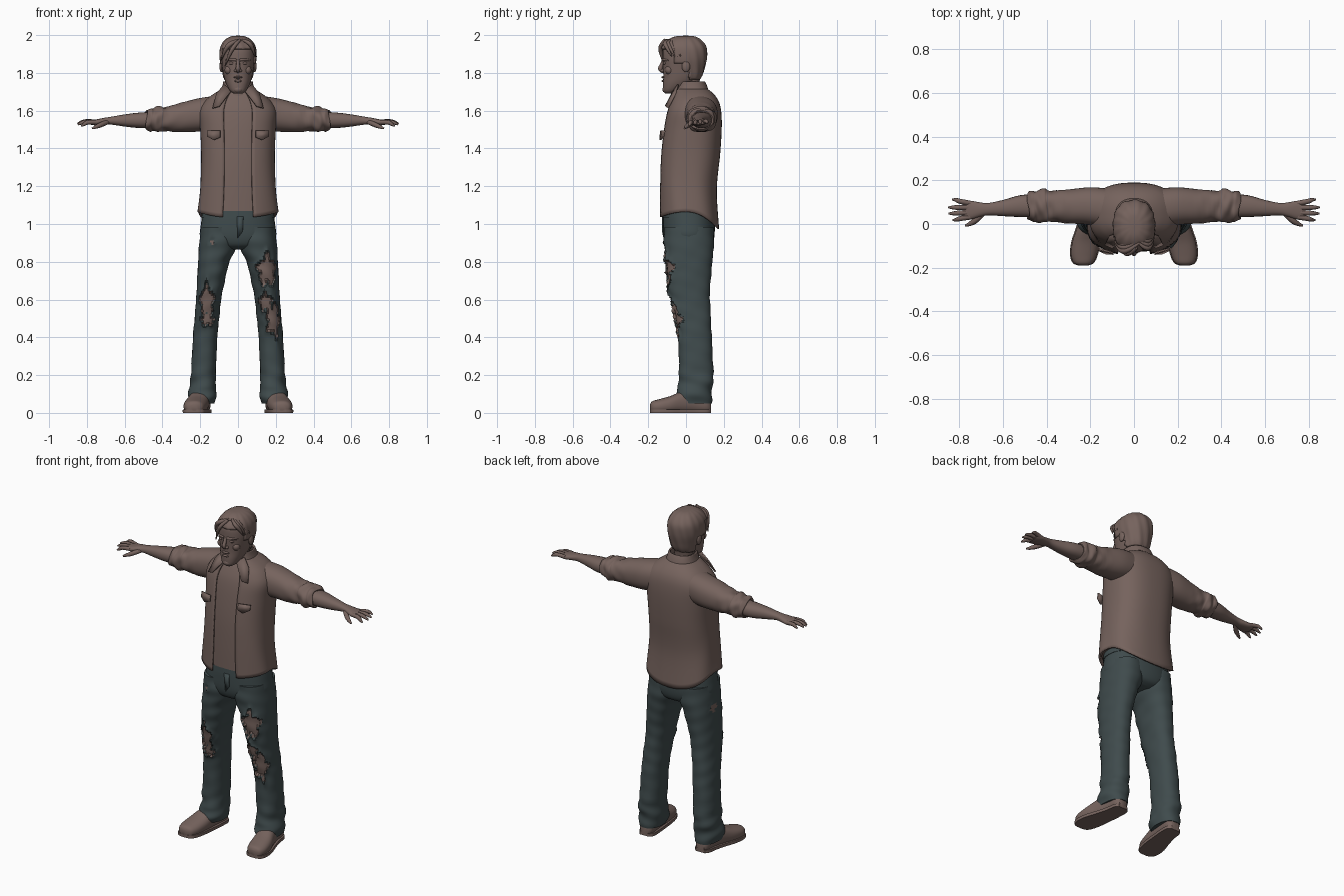
import bpy, bmesh, math
from mathutils import Vector

cube = bpy.data.objects.get("Cube")
if cube:
    bpy.data.objects.remove(cube, do_unlink=True)


def material(name, rgb):
    m = bpy.data.materials.new(name)
    m.use_nodes = True
    m.diffuse_color = (*rgb, 1)
    bsdf = next(n for n in m.node_tree.nodes if n.type == 'BSDF_PRINCIPLED')
    bsdf.inputs["Base Color"].default_value = (*rgb, 1)
    bsdf.inputs["Roughness"].default_value = 0.9
    return m


BROWN = material("dusty brown", (0.18, 0.125, 0.11))
DENIM = material("dark denim", (0.05, 0.07, 0.073))


def finish(name, bm, mats, mirror=False, thick=0, angle=40):
    bmesh.ops.recalc_face_normals(bm, faces=bm.faces)
    me = bpy.data.meshes.new(name)
    bm.to_mesh(me)
    bm.free()
    for m in mats:
        me.materials.append(m)
    ob = bpy.data.objects.new(name, me)
    bpy.context.collection.objects.link(ob)
    bpy.ops.object.select_all(action='DESELECT')
    ob.select_set(True)
    bpy.context.view_layer.objects.active = ob
    bpy.ops.object.shade_smooth_by_angle(angle=math.radians(angle))
    if thick:
        s = ob.modifiers.new("thickness", 'SOLIDIFY')
        s.thickness, s.offset = thick, -1
    if mirror:
        ob.modifiers.new("mirror", 'MIRROR')
    return ob


def spline(rows, sub):
    """Smoothly interpolate between cross-section rows."""
    out = []
    for i in range(len(rows) - 1):
        a, b, c, d = (rows[min(max(k, 0), len(rows) - 1)] for k in range(i - 1, i + 3))
        for s in range(sub):
            t = s / sub
            out.append([q + t / 2 * (r - p + t * (2*p - 5*q + 4*r - w + t * (3*(q - r) + w - p)))
                        for p, q, r, w in zip(a, b, c, d)])
    return out + [list(rows[-1])]


def loft(rows, axis='Z', seg=32, sub=4, n=2.3, gap=0, warp=None):
    """Loft superellipses boxed by (t, u0, u1, v0, v1); gap opens the front in degrees."""
    bm = bmesh.new()
    rings = []
    count = seg + 1 if gap else seg
    for t, u0, u1, v0, v1 in spline(rows, sub):
        ring = []
        for k in range(count):
            a = math.radians(-90 + gap + (360 - 2 * gap) * k / seg)
            c, s = math.cos(a), math.sin(a)
            u = (u0 + u1) / 2 + (u1 - u0) / 2 * math.copysign(abs(c) ** (2 / n), c)
            v = (v0 + v1) / 2 + (v1 - v0) / 2 * math.copysign(abs(s) ** (2 / n), s)
            p = Vector({'Z': (u, v, t), 'X': (t, u, v), 'Y': (u, t, v)}[axis])
            ring.append(bm.verts.new(warp(p) if warp else p))
        rings.append(ring)
    for r0, r1 in zip(rings, rings[1:]):
        for k in range(seg):
            j = (k + 1) % count
            bm.faces.new((r0[k], r0[j], r1[j], r1[k]))
    if not gap:
        bm.faces.new(rings[0])
        bm.faces.new(rings[-1])
    return bm


def centred(rows):
    return [(z, -w, w, y0, y1) for z, w, y0, y1 in rows]


def tube(name, mat, pts, radii, mirror=False):
    cu = bpy.data.curves.new(name, 'CURVE')
    cu.dimensions, cu.bevel_depth, cu.bevel_resolution = '3D', 1, 2
    cu.use_fill_caps, cu.resolution_u = True, 5
    sp = cu.splines.new('NURBS')
    sp.points.add(len(pts) - 1)
    for p, co, r in zip(sp.points, pts, radii):
        p.co, p.radius = (*co, 1), r
    sp.order_u, sp.use_endpoint_u = 3, True
    cu.materials.append(mat)
    ob = bpy.data.objects.new(name, cu)
    bpy.context.collection.objects.link(ob)
    if mirror:
        ob.modifiers.new("mirror", 'MIRROR')


def blob(name, loc, size, mirror=False):
    bm = bmesh.new()
    bmesh.ops.create_uvsphere(bm, u_segments=14, v_segments=8, radius=1)
    for v in bm.verts:
        v.co = Vector(loc) + Vector(a * b for a, b in zip(v.co, size))
    finish(name, bm, [BROWN], mirror)


def plate(name, mat, pts, thick=0.008, mirror=False):
    bm = bmesh.new()
    bm.faces.new([bm.verts.new(p) for p in pts])
    finish(name, bm, [mat], mirror, thick)


# Shirt and open jacket with a dipping back hem
torso = [(1.04, .215, -.142, .175), (1.2, .2, -.142, .163), (1.36, .195, -.137, .18),
         (1.5, .2, -.122, .189), (1.59, .205, -.105, .187), (1.645, .18, -.085, .175),
         (1.685, .135, -.065, .15), (1.715, .085, -.05, .115)]


def hem(p):
    w = min(max((1.3 - p.z) / .26, 0), 1)
    p.z -= w * (.085 * max(0, p.y / .17) ** 2 + .03 * max(0, -p.y / .14) ** 2 - .025)
    fold = 1 + .02 * w * math.sin(7 * math.atan2(p.y, abs(p.x)) + p.z * 9)
    return Vector((p.x * fold, p.y, p.z))


finish("jacket", loft(centred(torso), seg=56, sub=5, n=2.5, gap=17, warp=hem), [BROWN], thick=.009)
shirt = [(max(z, 1.07), w - .016, a + .014, b - .02) for z, w, a, b in torso]
finish("shirt", loft(centred(shirt), n=2.5), [BROWN])
collar = [(1.69, .095, -.06, .125), (1.73, .083, -.05, .112), (1.755, .078, -.045, .1)]
finish("collar", loft(centred(collar), gap=30), [BROWN], thick=.01)
plate("collar_wing", BROWN, [(.035, -.068, 1.71), (.075, -.045, 1.74), (.115, -.06, 1.69),
                             (.135, -.098, 1.615), (.1, -.112, 1.625)], mirror=True)
plate("pocket_flap", BROWN, [(.095, -.136, 1.495), (.165, -.116, 1.495), (.165, -.123, 1.465),
                             (.13, -.139, 1.445), (.095, -.141, 1.46)], mirror=True)


# Sleeves with crumpled rolled cuffs
def crumple(p):
    a = math.atan2(p.z - 1.555, p.y - .085)
    w = min(max((p.x - .27) / .12, 0), 1)
    s = 1 + w * (.045 * math.sin(3 * a + p.x * 95) + .03 * math.sin(5 * a - p.x * 60))
    return Vector((p.x + .006 * w * math.sin(2 * a), .085 + (p.y - .085) * s, 1.555 + (p.z - 1.555) * s))


sleeve = [(.1, -.03, .16, 1.5, 1.68), (.2, -.005, .168, 1.49, 1.667), (.3, .003, .158, 1.486, 1.642),
          (.385, .012, .152, 1.493, 1.618), (.405, .008, .158, 1.49, 1.622), (.43, .006, .16, 1.488, 1.62),
          (.45, .014, .152, 1.494, 1.612), (.465, .012, .152, 1.493, 1.612), (.485, .022, .142, 1.502, 1.6),
          (.475, .04, .125, 1.515, 1.59)]
finish("sleeve", loft(sleeve, 'X', seg=40, sub=5, warp=crumple), [BROWN], True)

# Forearms, palms and fingers
arm = [(.42, .03, .14, 1.508, 1.595), (.52, .032, .132, 1.508, 1.59), (.6, .036, .11, 1.516, 1.58),
       (.67, .04, .096, 1.526, 1.568), (.71, .032, .1, 1.524, 1.562), (.755, .02, .107, 1.522, 1.553),
       (.785, .032, .1, 1.527, 1.548)]
finish("forearm_and_palm", loft(arm, 'X', seg=20), [BROWN], True)
for name, y0, y1, x1, dz in [("index_finger", .032, .018, .83, -.012), ("middle_finger", .053, .048, .848, -.004),
                             ("ring_finger", .075, .076, .85, 0), ("little_finger", .095, .112, .832, .002)]:
    tube(name, BROWN, [(.75, y0, 1.539), (.8, (y0 + y1) / 2, 1.546 + dz / 2), (x1 - .015, y1, 1.538 + dz),
                       (x1, y1, 1.53 + dz)], [.012, .012, .009, .004], True)
tube("thumb", BROWN, [(.69, .05, 1.54), (.72, .02, 1.528), (.75, .0, 1.515), (.772, -.008, 1.506)],
     [.012, .015, .011, .005], True)

# Neck, head and facial features
neck = [(1.58, .08, -.08, .1), (1.66, .062, -.058, .075), (1.72, .055, -.05, .068), (1.8, .058, -.05, .08)]
finish("neck", loft(centred(neck)), [BROWN])
skull = centred([(1.69, .022, -.108, -.06), (1.705, .042, -.12, -.03), (1.74, .062, -.122, .035),
                 (1.78, .075, -.12, .075), (1.83, .084, -.122, .092), (1.88, .091, -.124, .102),
                 (1.93, .087, -.12, .1), (1.965, .066, -.09, .075), (1.982, .036, -.055, .045),
                 (1.986, .008, -.012, .008)])
finish("head", loft(skull), [BROWN])
tube("nose", BROWN, [(0, -.118, 1.868), (0, -.13, 1.84), (0, -.139, 1.818), (0, -.12, 1.805)],
     [.008, .01, .014, .008])
blob("nostril", (.012, -.124, 1.812), (.009, .012, .008), True)
tube("brow", BROWN, [(.01, -.122, 1.868), (.035, -.121, 1.873), (.066, -.092, 1.866)], [.007, .01, .004], True)
blob("eye", (.034, -.11, 1.851), (.016, .012, .008), True)
blob("cheek", (.048, -.088, 1.815), (.024, .024, .024), True)
blob("upper_lip", (0, -.12, 1.777), (.025, .011, .006))
blob("lower_lip", (0, -.119, 1.757), (.021, .011, .007))
blob("chin", (0, -.108, 1.712), (.026, .017, .018))
blob("ear", (.088, .0, 1.835), (.011, .022, .032), True)


# Hair cap cut to the hairline, with loose locks
def groove(p):
    a = math.atan2(p.y + .01, p.x)
    s = 1.065 + .022 * math.sin(13 * a + p.z * 30)
    return Vector((p.x * s, -.01 + (p.y + .01) * s, 1.85 + (p.z - 1.85) * 1.08))


hair = loft(skull, seg=64, sub=5, warp=groove)
bare = []
for f in hair.faces:
    c = f.calc_center_median()
    line = 1.925 if c.y < -.06 else 1.855 if c.y < .015 else 1.765
    if c.z < line:
        bare.append(f)
bmesh.ops.delete(hair, geom=bare, context='FACES')
finish("hair", hair, [BROWN], thick=.014)
for i in range(4):
    d = i * .016
    tube("right_lock", BROWN, [(.025, -.085 + d, 1.975), (-.03, -.128 + d, 1.965), (-.07, -.118 + d, 1.925),
                               (-.088 - d / 6, -.09 + d, 1.87 - d / 2)], [.006, .014, .012, .002])
    tube("left_lock", BROWN, [(.02, -.085 + d, 1.975), (.055, -.118 + d, 1.965), (.08, -.098 + d, 1.93),
                              (.09 + d / 6, -.075 + d, 1.885)], [.006, .012, .011, .002])
tube("fringe_lock", BROWN, [(.01, -.11, 1.975), (-.02, -.138, 1.945), (-.045, -.134, 1.9), (-.07, -.112, 1.835)],
     [.008, .012, .01, .002])
tube("crown_lock", BROWN, [(.04, .04, 1.97), (.02, -.03, 1.99), (-.03, -.07, 1.978)], [.004, .011, .004])

# Jeans: hips, waistband and fly
hips = [(.865, .08, -.06, .1), (.885, .15, -.1, .135), (.93, .2, -.118, .15), (1.0, .196, -.122, .152),
        (1.06, .188, -.12, .145), (1.12, .18, -.108, .135)]
finish("hips", loft(centred(hips)), [DENIM])
finish("waistband", loft(centred([(1.035, .195, -.126, .15), (1.075, .19, -.124, .146)])), [DENIM])
plate("fly", DENIM, [(-.006, -.127, 1.04), (.028, -.127, 1.04), (.024, -.127, .96), (-.002, -.119, .925)])

# Trouser legs with torn brown holes: (x, y, z, half width, half height)
leg = [(.985, .012, .194, -.115, .145), (.89, .008, .206, -.116, .147), (.8, .045, .211, -.11, .14),
       (.7, .07, .217, -.1, .13), (.6, .089, .222, -.082, .127), (.5, .1, .23, -.06, .132),
       (.4, .109, .238, -.042, .137), (.2, .118, .25, -.037, .145), (.13, .116, .257, -.045, .14),
       (.085, .116, .262, -.06, .135), (.05, .125, .255, -.045, .135)]
holes = {1: [(.155, -.1, .755, .048, .075), (.145, -.08, .585, .034, .045), (.19, -.06, .49, .038, .08)],
         -1: [(-.165, -.08, .585, .036, .085), (-.16, -.07, .49, .035, .028), (-.14, -.115, .91, .012, .016),
              (-.215, .03, .85, .022, .03)]}


def tear(p, side):
    """Distance from the nearest ragged hole, 1 at its rim."""
    best = 9
    for x, y, z, w, h in holes[side]:
        dx, dz = math.hypot((p.x - x) / w, (p.y - y) / (w * 1.4)), (p.z - z) / h
        a = math.atan2(dz, (p.x - x) / w)
        rim = 1 + .2 * math.sin(5 * a + x * 40) + .12 * math.sin(9 * a)
        best = min(best, math.hypot(dx, dz) / rim)
    return best


for side, name in ((1, "left"), (-1, "right")):
    def wrinkle(p, side=side):
        a = math.atan2(p.y - .04, p.x - .16)
        w = .6 if p.z < .22 else .25
        s = 1 + .05 * w * math.sin(2 * a + p.z * 75) + .04 * w * math.sin(3 * a - p.z * 40)
        q = Vector((side * (.16 + (p.x - .16) * s), .04 + (p.y - .04) * s, p.z))
        d = tear(q, side)
        if d < 1:
            q.y += .008
        elif d < 1.35:
            q.y -= .012 * (1.35 - d) / .35
        return q
    bm = loft(leg, seg=64, sub=9, warp=wrinkle)
    for f in bm.faces:
        f.material_index = int(len(f.verts) == 4 and tear(f.calc_center_median(), side) < 1)
    finish(name + "_trouser_leg", bm, [DENIM, BROWN])

# Shoes turned slightly outward, on flat soles
shoe = [(-.19, .215, .25, .012, .045), (-.178, .188, .276, .0, .062), (-.14, .17, .288, -.005, .073),
        (-.08, .158, .282, -.005, .09), (-.02, .152, .262, -.005, .115), (.05, .146, .242, -.005, .125),
        (.11, .146, .232, -.005, .1), (.132, .165, .215, .005, .06)]
finish("shoe", loft(shoe, 'Y', warp=lambda p: Vector((p.x, p.y, max(p.z, .004)))), [BROWN], True)
sole = [(y, a - .005, b + .005, -.03, .05) for y, a, b, c, d in shoe]
finish("shoe_sole", loft(sole, 'Y', warp=lambda p: Vector((p.x, p.y, min(max(p.z, 0), .018)))), [BROWN], True)
